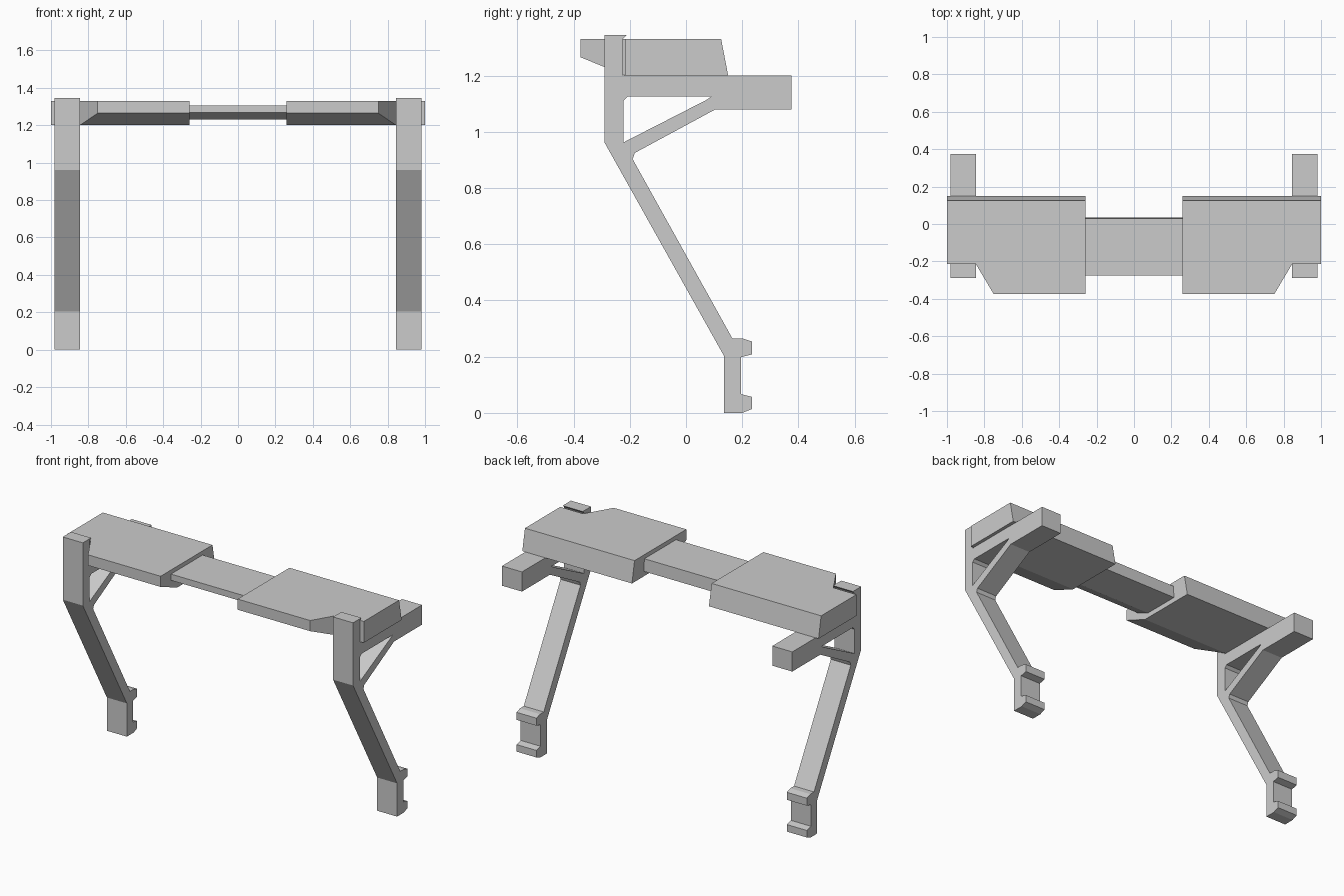
import bpy, bmesh
from mathutils import Matrix

if "Cube" in bpy.data.objects:
    bpy.data.objects.remove(bpy.data.objects["Cube"])


def link(name, mesh, mirror=True):
    obj = bpy.data.objects.new(name, mesh)
    bpy.context.collection.objects.link(obj)
    if mirror:
        obj.modifiers.new("mirror", 'MIRROR').use_axis[0] = True
    return obj


def side_profile(name, loops, x0, x1, mirror=True):
    """Extrude closed (y, z) loops along x; inner loops become holes."""
    curve = bpy.data.curves.new(name + "_profile", 'CURVE')
    curve.dimensions = '2D'
    curve.fill_mode = 'BOTH'
    curve.extrude = (x1 - x0) / 2
    for pts in loops:
        s = curve.splines.new('POLY')
        s.points.add(len(pts) - 1)
        for p, (y, z) in zip(s.points, pts):
            p.co = (y, z, 0, 1)
        s.use_cyclic_u = True
    tmp = bpy.data.objects.new(name + "_tmp", curve)
    bpy.context.collection.objects.link(tmp)
    dg = bpy.context.evaluated_depsgraph_get()
    mesh = bpy.data.meshes.new_from_object(tmp.evaluated_get(dg))
    bpy.data.objects.remove(tmp)
    # profile axes (x, y, depth) become world (y, z, x)
    mesh.transform(Matrix(((0, 0, 1, (x0 + x1) / 2), (1, 0, 0, 0),
                           (0, 1, 0, 0), (0, 0, 0, 1))))
    bm = bmesh.new()
    bm.from_mesh(mesh)
    bmesh.ops.remove_doubles(bm, verts=bm.verts, dist=1e-5)
    bmesh.ops.recalc_face_normals(bm, faces=bm.faces)
    for f in bm.faces:
        f.smooth = False
    bm.to_mesh(mesh)
    bm.free()
    return link(name, mesh, mirror)


# Side brackets: post, rear arm, brace, slanted leg and clamp foot
outline = [(-.29, 1.345), (-.21, 1.345), (-.225, 1.33), (-.225, 1.2),
           (.375, 1.2), (.375, 1.08), (.105, 1.08), (-.182, .925),
           (-.19, .903), (.165, .265), (.2, .265), (.235, .254),
           (.235, .208), (.195, .198), (.195, .067), (.235, .057),
           (.235, .014), (.2, 0), (.135, 0), (.135, .203), (-.29, .962)]
window = [(-.223, 1.11), (-.208, 1.125), (.09, 1.125), (.072, 1.113),
          (-.223, .962)]
side_profile("side_bracket", [outline, window], .845, .98)

# Wide pads with a notched, undercut front
top = [(.26, .125), (1, .125), (1, -.215), (.845, -.215),
       (.75, -.375), (.26, -.375)]
low = [(.26, .15, 1.2), (1, .15, 1.2), (1, -.215, 1.2), (.845, -.215, 1.2),
       (.75, -.375, 1.265), (.26, -.375, 1.265), (.26, -.215, 1.2)]
bm = bmesh.new()
t = [bm.verts.new((x, y, 1.33)) for x, y in top]
b = [bm.verts.new(co) for co in low]
bm.faces.new(t)
for i in range(5):
    bm.faces.new((t[i], t[i + 1], b[i + 1], b[i]))
bm.faces.new((t[5], t[0], b[0], b[6], b[5]))
bm.faces.new((b[0], b[1], b[2], b[3], b[6]))
bm.faces.new((b[3], b[4], b[5], b[6]))
bmesh.ops.recalc_face_normals(bm, faces=bm.faces)
pad = bpy.data.meshes.new("pad")
bm.to_mesh(pad)
bm.free()
link("pad", pad)

# Thin centre bar joining the pads
bar = [(-.275, 1.305), (.03, 1.305), (.035, 1.23), (-.19, 1.23), (-.275, 1.267)]
side_profile("centre_bar", [bar], -.265, .265, mirror=False)
